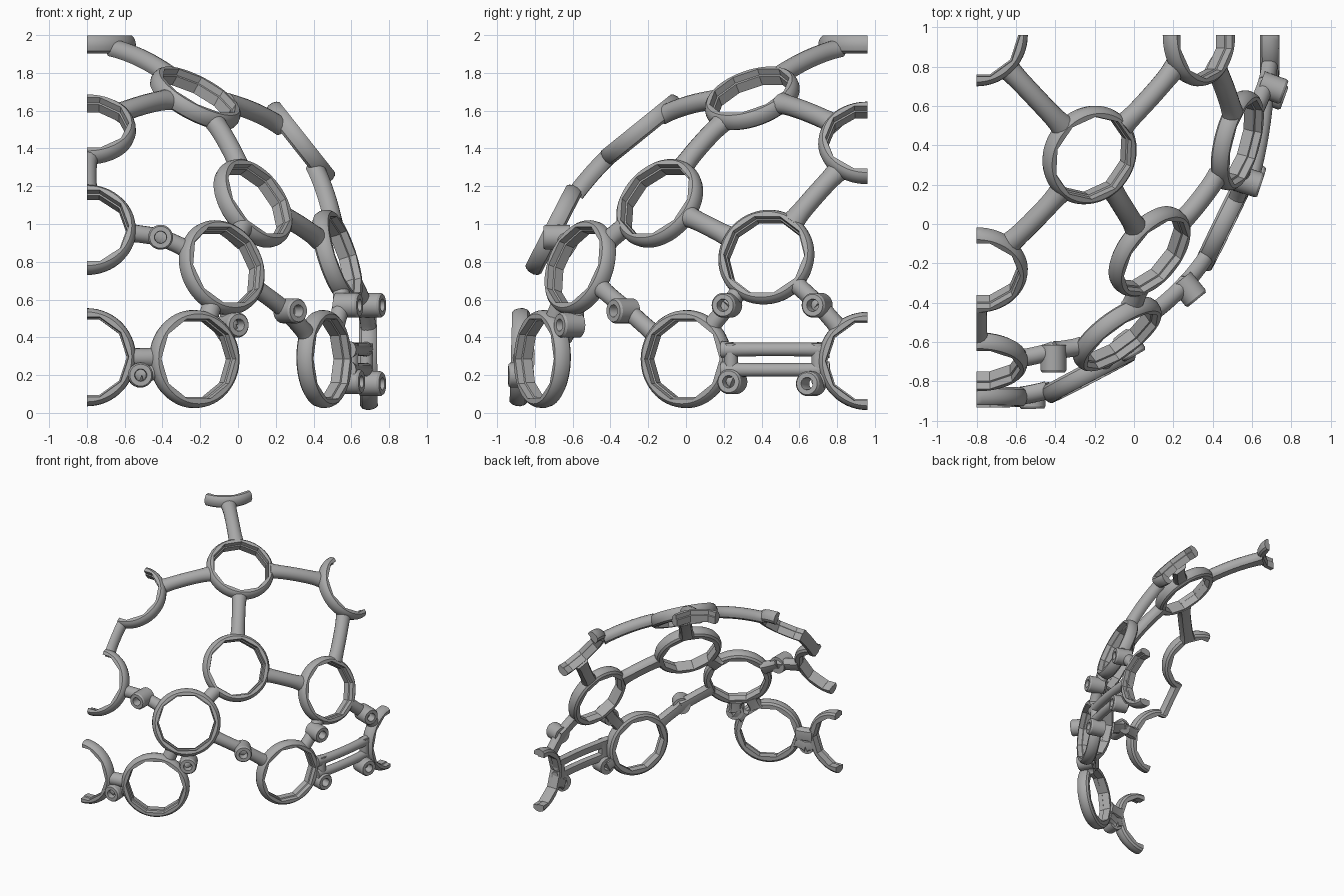
import bpy
import bmesh
from math import cos, sin, pi, radians
from mathutils import Vector

if "Cube" in bpy.data.objects:
    bpy.data.objects.remove(bpy.data.objects["Cube"], do_unlink=True)

grey = bpy.data.materials.new("matte_grey")
grey.use_nodes = True
GREY = (0.4, 0.4, 0.4, 1)
grey.diffuse_color = GREY
grey.node_tree.nodes["Principled BSDF"].inputs["Base Color"].default_value = GREY

# The lattice is a quarter of an ellipsoidal dome
CENTRE = Vector((-0.8, 0.96, 0.25))
AXES = Vector((1.48, 1.85, 1.7))
RING_R = 0.225


def to_unit(p):
    return Vector([(p[i] - CENTRE[i]) / AXES[i] for i in range(3)])


def from_unit(u):
    return Vector([u[i] * AXES[i] + CENTRE[i] for i in range(3)])


def dome_normal(p):
    u = to_unit(p)
    return Vector([u[i] / AXES[i] for i in range(3)]).normalized()


def loft(name, loops, closed):
    """Skin a list of vertex loops; cap the ends unless closed; trim to the quarter."""
    bm = bmesh.new()
    rows = [[bm.verts.new(p) for p in loop] for loop in loops]
    n = len(rows[0])
    for i in range(len(rows) if closed else len(rows) - 1):
        a, b = rows[i], rows[(i + 1) % len(rows)]
        for j in range(n):
            k = (j + 1) % n
            bm.faces.new((a[j], a[k], b[k], b[j]))
    if not closed:
        bm.faces.new(rows[0])
        bm.faces.new(rows[-1])
    for co, no in (((-0.8, 0, 0), (-1, 0, 0)), ((0, 0.96, 0), (0, 1, 0))):
        cut = bmesh.ops.bisect_plane(
            bm, geom=bm.verts[:] + bm.edges[:] + bm.faces[:],
            plane_co=co, plane_no=no, clear_outer=True)
        edges = [e for e in cut["geom_cut"] if isinstance(e, bmesh.types.BMEdge)]
        if edges:
            bmesh.ops.holes_fill(bm, edges=edges, sides=0)
    bmesh.ops.recalc_face_normals(bm, faces=bm.faces[:])
    for f in bm.faces:
        f.smooth = True
    mesh = bpy.data.meshes.new(name)
    bm.to_mesh(mesh)
    bm.free()
    mesh.set_sharp_from_angle(angle=radians(32))
    mesh.materials.append(grey)
    obj = bpy.data.objects.new(name, mesh)
    bpy.context.collection.objects.link(obj)


def lathe(name, centre, axis, profile, steps):
    """Turn (radius, height, faceted) points round an axis; faceted ones form a decagon."""
    x = Vector((0, 0, 1)).cross(axis)
    x = x.normalized() if x.length > 0.01 else Vector((1, 0, 0))
    y = axis.cross(x)
    loops = []
    for r, h, faceted in profile:
        loop = []
        for i in range(steps):
            t = 2 * pi * i / steps
            s = pi / 5
            rr = r * cos(s / 2) / cos(t % s - s / 2) if faceted else r
            loop.append(centre + (x * cos(t) + y * sin(t)) * rr + axis * h)
        loops.append(loop)
    loft(name, loops, True)


def strut(name, a, b, r=0.052, trim_a=RING_R, trim_b=RING_R):
    """Round bar from a to b that follows the curve of the dome."""
    a, b = Vector(a), Vector(b)
    dist = (b - a).length
    t0, t1 = trim_a / dist, 1 - trim_b / dist
    ua, ub = to_unit(a), to_unit(b)
    path = []
    for i in range(11):
        t = t0 + (t1 - t0) * i / 10
        length = ua.length * (1 - t) + ub.length * t
        path.append(from_unit(ua.lerp(ub, t).normalized() * length))
    loops = []
    for i, p in enumerate(path):
        tangent = (path[min(i + 1, 10)] - path[max(i - 1, 0)]).normalized()
        side = tangent.cross(dome_normal(p)).normalized()
        out = side.cross(tangent)
        flare = r * (1 + 0.25 * abs(i / 5 - 1) ** 5)
        loops.append([p + side * cos(k * pi / 8) * flare
                      + out * max(sin(k * pi / 8), -0.75) * r for k in range(16)])
    loft(name, loops, False)


# Rings
RINGS = {
    "front_low": (-0.8, -0.88, 0.295),
    "front_low_side": (-0.23, -0.76, 0.285),
    "front_mid_side": (-0.085, -0.56, 0.77),
    "front_mid": (-0.8, -0.7, 0.97),
    "front_high": (-0.8, -0.235, 1.5),
    "corner_mid": (0.08, -0.14, 1.11),
    "corner_high": (-0.225, 0.35, 1.665),
    "side_high": (0.33, 0.96, 1.43),
    "crown": (-0.8, 0.96, 1.95),
    "side_mid": (0.525, 0.425, 0.825),
    "side_low": (0.455, 0.0, 0.285),
    "side_low_rear": (0.69, 0.96, 0.275),
}
RING_PROFILE = [
    (0.236, -0.047, False), (0.252, -0.035, False), (0.26, -0.01, False),
    (0.258, 0.015, False), (0.25, 0.035, False), (0.238, 0.047, False),
    (0.222, 0.047, True), (0.219, 0.012, True), (0.211, 0.008, True),
    (0.211, -0.047, True)]
for ring, pos in RINGS.items():
    lathe(ring + "_ring", Vector(pos), dome_normal(pos), RING_PROFILE, 60)

# Plain struts between neighbouring rings
for a, b in (
        ("crown", "corner_high"), ("corner_high", "front_high"),
        ("corner_high", "side_high"), ("corner_high", "corner_mid"),
        ("corner_mid", "side_mid"), ("corner_mid", "front_mid_side"),
        ("front_high", "front_mid"), ("side_mid", "side_high"),
        ("front_mid_side", "front_low_side"), ("front_low", "front_low_side")):
    strut(f"{a}_to_{b}_strut", RINGS[a], RINGS[b])

# Screw bosses: outer face position, compass angle, length, rings they join
BOSSES = [
    ((-0.41, -0.755, 0.93), -90, 0.14, "front_mid_side", "front_mid"),
    ((-0.515, -0.94, 0.2), -88, 0.10, "front_low", "front_low_side"),
    ((0.005, -0.67, 0.465), -60, 0.12, "front_mid_side", "front_low_side"),
    ((0.32, -0.385, 0.54), -51, 0.13, "front_mid_side", "side_low"),
    ((0.645, 0.195, 0.57), -18, 0.13, "side_mid", "side_low"),
    ((0.765, 0.67, 0.57), -20, 0.13, "side_mid", "side_low_rear"),
    ((0.655, 0.225, 0.165), -18, 0.12, "side_low", None),
    ((0.765, 0.64, 0.155), -20, 0.12, "side_low_rear", None),
]
for n, (pos, angle, length, *joined) in enumerate(BOSSES, 1):
    axis = Vector((cos(radians(angle)), sin(radians(angle)), 0))
    face = Vector(pos)
    lathe(f"screw_boss_{n}", face, axis, [
        (0.066, -length, False), (0.066, -0.012, False), (0.058, 0, False),
        (0.033, 0, False), (0.03, -0.01, False), (0.03, -length, False)], 28)
    for ring in filter(None, joined):
        strut(f"boss_{n}_to_{ring}_arm", RINGS[ring], face - axis * (length * 0.8),
              0.046, RING_R, 0)

# Slotted bridge between the two low side rings
for name, z in (("upper", 0.335), ("lower", 0.228)):
    strut(name + "_bridge_bar", (0.59, 0.19, z), (0.68, 0.76, z), 0.036, 0, 0)
for name, x, y in (("front", 0.6, 0.24), ("rear", 0.675, 0.7)):
    strut(name + "_bridge_end", (x, y, 0.2), (x, y, 0.365), 0.036, 0, 0)
